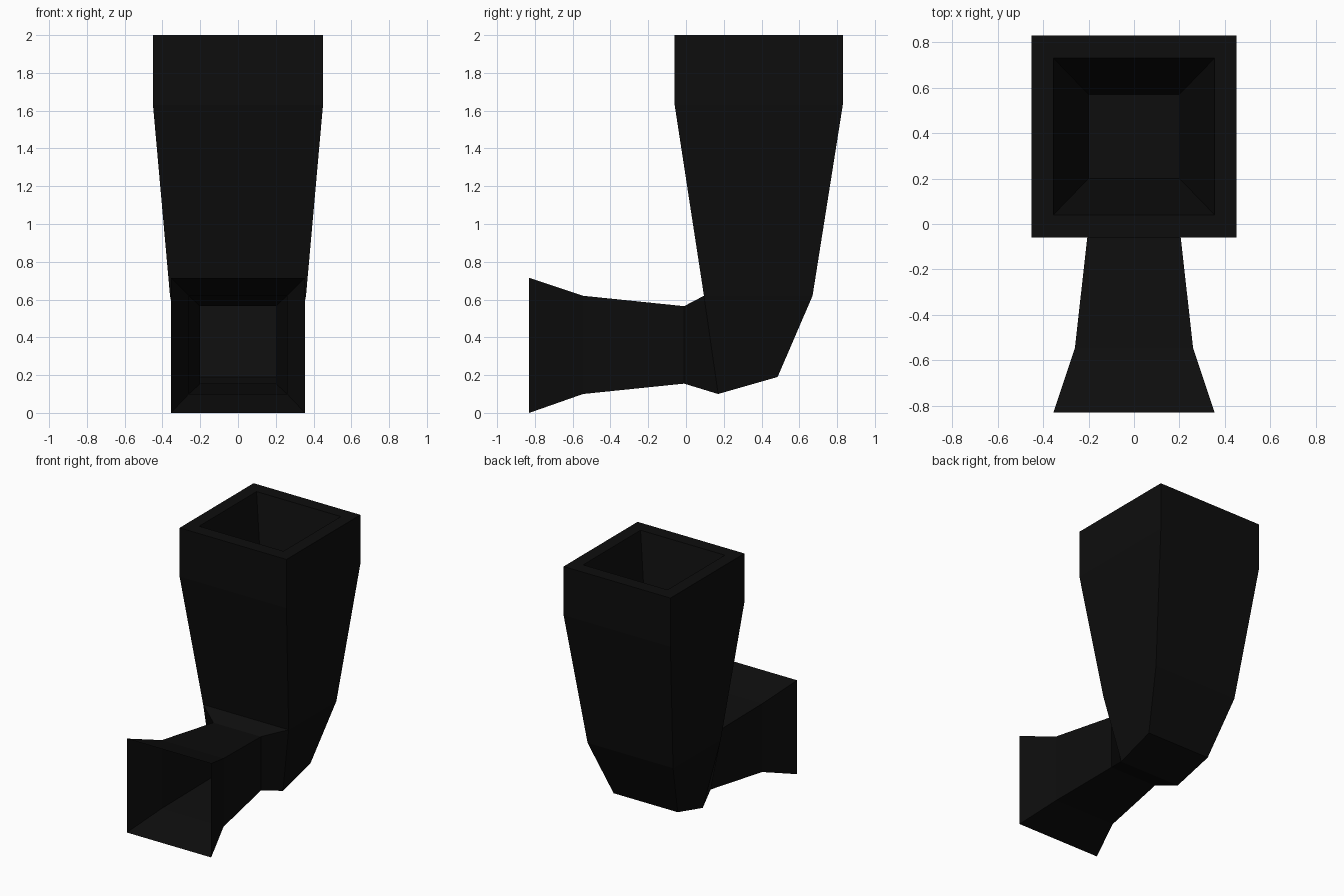
import bpy
import bmesh

cube = bpy.data.objects.get("Cube")
if cube:
    bpy.data.objects.remove(cube, do_unlink=True)

black = bpy.data.materials.new("soft black")
black.use_nodes = True
colour = (0.004, 0.004, 0.004, 1)
black.diffuse_color = colour
black.node_tree.nodes["Principled BSDF"].inputs["Base Color"].default_value = colour


def loft(name, sections, cap_ends=False, open_front=False):
    """Join four-sided rings; each section holds two (half width, y, z) edges."""
    bm = bmesh.new()
    rings = []
    for (wa, ya, za), (wb, yb, zb) in sections:
        corners = [(-wa, ya, za), (wa, ya, za), (wb, yb, zb), (-wb, yb, zb)]
        rings.append([bm.verts.new(c) for c in corners])
    for n, (a, b) in enumerate(zip(rings, rings[1:])):
        last = n == len(rings) - 2
        for i in range(4):
            # The front of the lowest band opens into the foot
            if open_front and last and i == 2:
                continue
            j = (i + 1) % 4
            bm.faces.new((a[i], a[j], b[j], b[i]))
    if cap_ends:
        bm.faces.new(rings[0])
        bm.faces.new(reversed(rings[-1]))
    bmesh.ops.recalc_face_normals(bm, faces=bm.faces)
    mesh = bpy.data.meshes.new(name)
    bm.to_mesh(mesh)
    bm.free()
    mesh.materials.append(black)
    obj = bpy.data.objects.new(name, mesh)
    bpy.context.collection.objects.link(obj)
    return obj


# Edges shared by the shaft and the foot
ankle_front = (0.36, 0.095, 0.62)
sole_front = (0.26, 0.17, 0.10)

# Upright shaft: recessed cavity, thick rim, collar, ankle and sole
loft("shaft", [
    ((0.20, 0.57, 1.40), (0.20, 0.20, 1.40)),
    ((0.355, 0.73, 2), (0.355, 0.04, 2)),
    ((0.45, 0.83, 2), (0.45, -0.06, 2)),
    ((0.45, 0.83, 1.63), (0.45, -0.06, 1.63)),
    ((0.36, 0.67, 0.62), ankle_front),
    ((0.27, 0.485, 0.19), sole_front),
], cap_ends=True, open_front=True)

# Hollow foot: flared mouth, narrow neck, joined to the shaft
loft("foot", [
    ((0.355, -0.83, 0.715), (0.355, -0.83, 0)),
    ((0.26, -0.545, 0.62), (0.26, -0.545, 0.10)),
    ((0.20, -0.01, 0.565), (0.20, -0.01, 0.155)),
    (ankle_front, sole_front),
])
